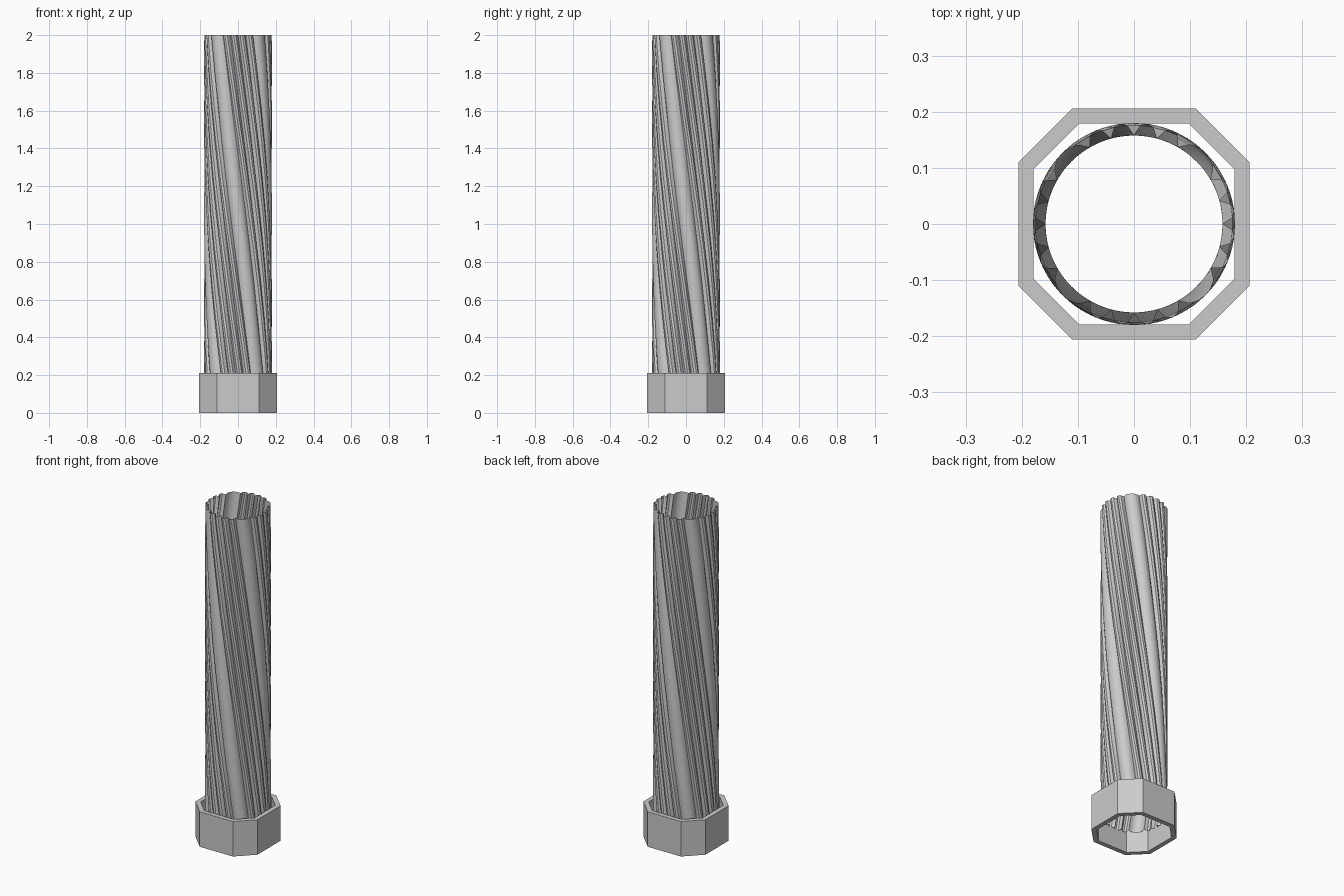
import bpy, bmesh
from math import cos, sin, pi, radians

if "Cube" in bpy.data.objects:
    bpy.data.objects.remove(bpy.data.objects["Cube"])


def make_object(name, bm):
    bmesh.ops.recalc_face_normals(bm, faces=bm.faces)
    mesh = bpy.data.meshes.new(name)
    bm.to_mesh(mesh)
    bm.free()
    obj = bpy.data.objects.new(name, mesh)
    bpy.context.collection.objects.link(obj)
    return obj


def bridge(bm, a, b):
    n = len(a)
    for i in range(n):
        bm.faces.new((a[i], a[(i + 1) % n], b[(i + 1) % n], b[i]))


# Octagonal collar: hollow ring
def octagon(bm, half, corner, z):
    pts = [(half, -corner), (half, corner), (corner, half), (-corner, half),
           (-half, corner), (-half, -corner), (-corner, -half), (corner, -half)]
    return [bm.verts.new((x, y, z)) for x, y in pts]


bm = bmesh.new()
rings = [octagon(bm, 0.206, 0.11, 0), octagon(bm, 0.206, 0.11, 0.21),
         octagon(bm, 0.179, 0.098, 0.21), octagon(bm, 0.179, 0.098, 0)]
for i in range(4):
    bridge(bm, rings[i], rings[(i + 1) % 4])
make_object("octagonal_collar", bm)

# Twisted shaft: each quarter has one wide reed and four narrow ones
R_OUT, R_IN = 0.18, 0.158
Z0, Z1, LEVELS, TWIST = 0.11, 2.0, 10, radians(90)
profile = []
for quarter in range(4):
    start = quarter * 90 + 30
    for width in (30, 15, 15, 15, 15):
        steps = 6 if width == 30 else 4
        for k in range(steps):
            bulge = sin(pi * k / steps) ** 0.6 if k else 0
            profile.append((radians(start + width * k / steps),
                            R_IN + (R_OUT - R_IN) * bulge))
        start += width

bm = bmesh.new()
previous = None
for level in range(LEVELS + 1):
    t = level / LEVELS
    turn = TWIST * (1 - t)
    ring = [bm.verts.new((r * cos(a + turn), r * sin(a + turn), Z0 + (Z1 - Z0) * t))
            for a, r in profile]
    if previous:
        bridge(bm, previous, ring)
    previous = ring
shaft = make_object("twisted_shaft", bm)
bpy.context.view_layer.objects.active = shaft
shaft.select_set(True)
bpy.ops.object.shade_smooth_by_angle(angle=radians(35))
